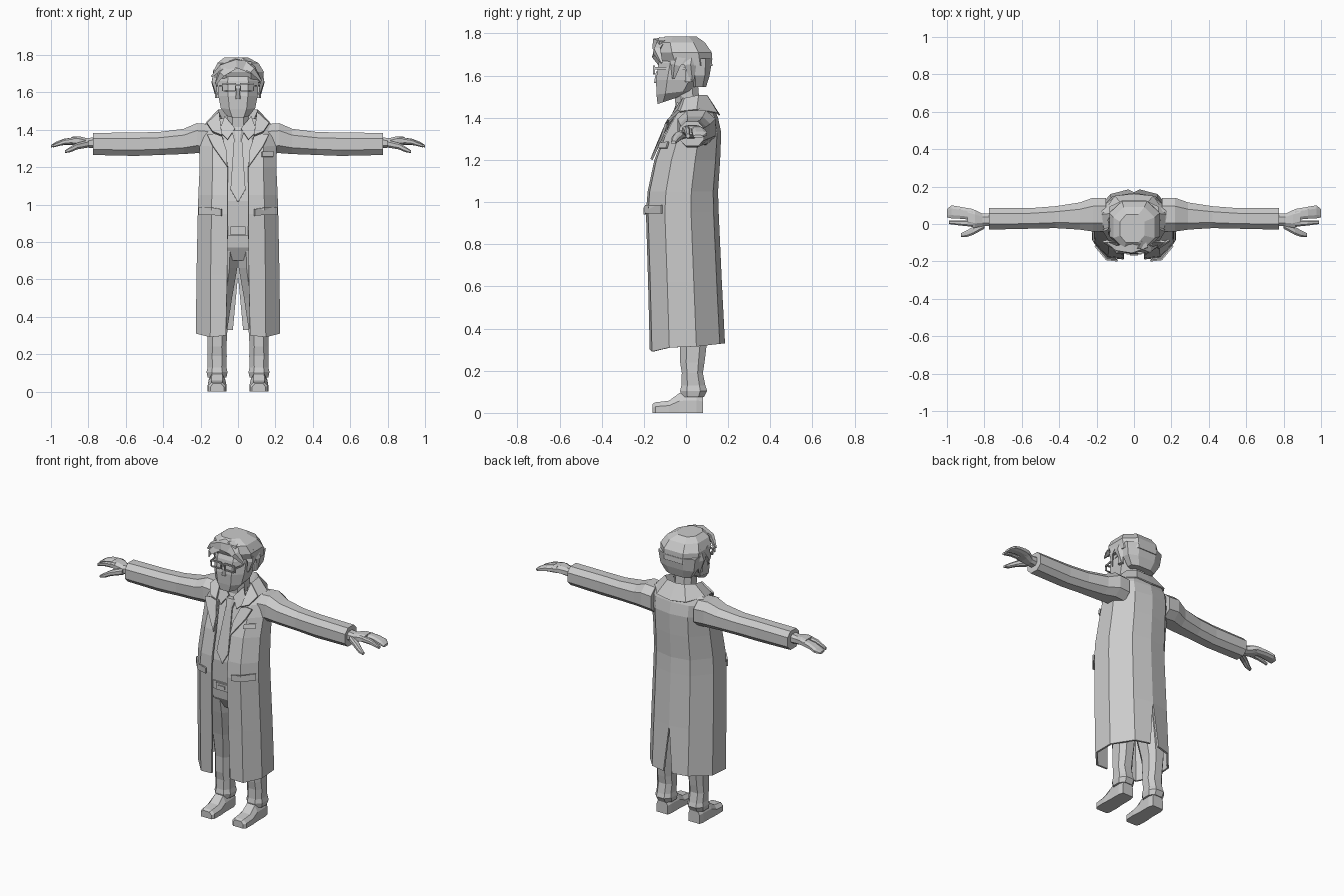
import bpy, bmesh, math
from mathutils import Vector

grey = bpy.data.materials.new("plain grey")
grey.diffuse_color = (0.6, 0.6, 0.6, 1)


def make(name, verts, faces, mirror=False, thick=0):
    me = bpy.data.meshes.new(name)
    me.from_pydata([tuple(v) for v in verts], [], faces)
    bm = bmesh.new()
    bm.from_mesh(me)
    bmesh.ops.recalc_face_normals(bm, faces=bm.faces)
    bm.to_mesh(me)
    bm.free()
    me.materials.append(grey)
    ob = bpy.data.objects.new(name, me)
    bpy.context.collection.objects.link(ob)
    if mirror:
        ob.modifiers.new("mirror", 'MIRROR')
    if thick:
        m = ob.modifiers.new("thickness", 'SOLIDIFY')
        m.thickness, m.offset = abs(thick), 1 if thick > 0 else -1
    return ob


def loft(name, rings, closed=True, mirror=False, thick=0):
    n, verts, faces = len(rings[0]), [p for r in rings for p in r], []
    for i in range(len(rings) - 1):
        for j in range(n if closed else n - 1):
            k = (j + 1) % n
            faces.append((i*n + j, i*n + k, i*n + n + k, i*n + n + j))
    if closed:
        faces += [tuple(range(n)), tuple(range((len(rings) - 1)*n, len(rings)*n))]
    return make(name, verts, faces, mirror, thick)


def octagon(z, cx, rx, y0, y1, tilt=0, c=0.5):
    """Eight-sided level ring; tilt lifts its back edge."""
    cy, ry = (y0 + y1)/2, (y1 - y0)/2
    uv = [(-c, -1), (c, -1), (1, -c), (1, c), (c, 1), (-c, 1), (-1, c), (-1, -c)]
    return [(cx + u*rx, cy + v*ry, z + tilt*(v + 1)/2) for u, v in uv]


def arm_ring(x, y0, y1, z0, z1):
    return [(x, y, z) for _, y, z in
            [(0, p[1], p[0]) for p in octagon(0, (z0 + z1)/2, (z1 - z0)/2, y0, y1)]]


def plate(name, pts, thick=0.009, mirror=False):
    """Thin panel facing the front; outline runs anticlockwise as seen there."""
    ob = make(name, pts, [tuple(range(len(pts)))], mirror)
    if ob.data.polygons[0].normal.y > 0:
        ob.data.flip_normals()
    m = ob.modifiers.new("thickness", 'SOLIDIFY')
    m.thickness, m.offset = thick, 1
    return ob


def lock(name, path, w, h):
    """Tapering four-sided strand along a path."""
    rings, P = [], [Vector(p) for p in path]
    for i, p in enumerate(P):
        t = (P[min(i + 1, len(P) - 1)] - P[max(i - 1, 0)]).normalized()
        out = (p - Vector((0, 0, 1.62))).normalized()
        s = t.cross(out).normalized()
        f = 1 - 0.85*i/(len(P) - 1)
        rings.append([p + s*w*f, p + out*h*f, p - s*w*f, p - out*h*f])
    return loft(name, rings)


# long coat, open in front with a back vent: z front, z back, front edge x, half width, y front, y back, vent x
coat = [(.29, .33, .065, .225, -.172, .185, .03),
        (.62, .62, .058, .222, -.180, .17, 0),
        (.95, .95, .055, .215, -.190, .155, 0),
        (1.05, 1.05, .055, .212, -.182, .152, 0),
        (1.20, 1.20, .055, .205, -.150, .162, 0),
        (1.31, 1.33, .070, .205, -.108, .167, 0),
        (1.38, 1.40, .085, .205, -.070, .152, 0),
        (1.42, 1.44, .090, .180, -.045, .135, 0),
        (1.46, 1.48, .075, .105, -.010, .105, 0)]
rings = []
for i, (zf, zb, xe, w, yf, yb, vx) in enumerate(coat):
    d = yb - yf
    pr = [(xe, yf), (max(.66*w, xe + .01), yf + .03*d), (w, yf + .26*d), (.98*w, yf + .62*d),
          (.56*w, yb - .07*d), (vx, yb)]
    ring = [(x, y, zf + (zb - zf)*(y - yf)/d) for x, y in pr]
    if i == 0:
        ring[0] = (xe, yf, .30)
        ring[2] = (w, yf + .26*d, .31)
    rings.append(ring)
loft("long_coat", rings, closed=False, mirror=True, thick=-.012)

# sleeves
loft("sleeve", [arm_ring(*a) for a in [
    (.15, -.04, .14, 1.27, 1.43), (.22, -.04, .14, 1.275, 1.435), (.29, -.03, .115, 1.27, 1.405),
    (.42, -.022, .095, 1.265, 1.388), (.55, -.025, .085, 1.26, 1.385), (.775, -.03, .085, 1.265, 1.383)]],
    mirror=True)

# hands: wrist and palm, fingers, index finger, thumb
loft("palm", [arm_ring(*a) for a in [(.76, -.01, .055, 1.30, 1.36), (.81, -.012, .055, 1.305, 1.355),
     (.85, -.02, .075, 1.315, 1.365), (.89, -.01, .085, 1.32, 1.362)]], mirror=True)
loft("fingers", [arm_ring(*a) for a in [(.86, .022, .08, 1.32, 1.362), (.93, .028, .092, 1.318, 1.352),
     (.975, .03, .10, 1.31, 1.335), (1.0, .035, .08, 1.305, 1.318)]], mirror=True)
loft("index_finger", [arm_ring(*a) for a in [(.86, -.015, .02, 1.325, 1.362), (.93, -.008, .02, 1.32, 1.35),
     (.99, 0, .018, 1.305, 1.322)]], mirror=True)
loft("thumb", [arm_ring(*a) for a in [(.80, -.025, .02, 1.305, 1.345), (.86, -.058, -.015, 1.295, 1.33),
     (.895, -.07, -.035, 1.28, 1.31), (.925, -.07, -.05, 1.275, 1.29)]], mirror=True)

# shirt body, hips and belt
loft("shirt_body", [octagon(*a) for a in [(.87, 0, .165, -.145, .10), (1.02, 0, .165, -.15, .10),
     (1.2, 0, .165, -.12, .11), (1.34, 0, .15, -.075, .12), (1.43, 0, .075, -.04, .085)]])
loft("hips", [octagon(*a) for a in [(.70, 0, .13, -.09, .09), (.77, 0, .165, -.13, .10), (.88, 0, .165, -.142, .10)]])
loft("belt", [octagon(z, 0, .17, -.152, .105) for z in (.835, .885)])
loft("buckle", [[(-.04, y, .838), (.04, y, .838), (.04, y, .882), (-.04, y, .882)] for y in (-.15, -.162)])
loft("buckle_center", [[(-.022, y, .85), (.022, y, .85), (.022, y, .87), (-.022, y, .87)] for y in (-.16, -.168)])

# trouser legs with a fold above the shoe
loft("trouser_leg", [octagon(*a) for a in [
    (.075, .112, .05, -.02, .085), (.105, .112, .056, -.028, .10), (.13, .112, .05, -.022, .092),
    (.19, .112, .052, -.02, .08), (.24, .112, .05, -.028, .088), (.34, .11, .054, -.03, .10),
    (.50, .10, .068, -.06, .10), (.66, .088, .084, -.10, .10), (.80, .083, .083, -.13, .10)]], mirror=True)

# shoes
loft("shoe", [[(.112 - w, y, 0), (.112 + w, y, 0), (.112 + w, y, h*.6), (.112 + w*.6, y, h),
     (.112 - w*.6, y, h), (.112 - w, y, h*.6)] for y, w, h in
     [(-.16, .036, .042), (-.145, .048, .05), (-.08, .05, .058), (-.03, .046, .095), (.05, .046, .10), (.08, .038, .09)]],
     mirror=True)

# tie, shirt collar, lapels, pockets
plate("tie", [(-.022, -.085, 1.34), (-.04, -.15, 1.08), (0, -.153, 1.01), (.04, -.15, 1.08), (.022, -.085, 1.34)], .008)
loft("tie_knot", [octagon(1.335, 0, .018, -.10, -.07), octagon(1.395, 0, .034, -.082, -.045)])
plate("shirt_collar", [(.015, -.062, 1.405), (.055, -.088, 1.345), (.10, -.058, 1.39), (.07, -.035, 1.47)], .009, True)
plate("lapel", [(.057, -.158, 1.20), (.135, -.108, 1.31), (.165, -.088, 1.37), (.125, -.085, 1.375), (.085, -.085, 1.36),
      (.06, -.125, 1.28)], .012, True)
plate("collar_front", [(.085, -.088, 1.365), (.135, -.08, 1.385), (.165, -.03, 1.43), (.10, -.005, 1.49)], .012, True)
plate("pocket_flap", [(.085, -.193, .94), (.145, -.186, .945), (.206, -.112, .945), (.206, -.112, .985),
      (.145, -.186, .985), (.085, -.193, .975)], .009, True)
plate("breast_pocket", [(.125, -.128, 1.255), (.185, -.088, 1.255), (.185, -.08, 1.285), (.125, -.118, 1.28)], .009)

# turned down coat collar around the neck
out = [(.155, -.03, 1.425), (.165, .05, 1.435), (.10, .145, 1.42), (0, .155, 1.41)]
top = [(.10, -.01, 1.485), (.105, .06, 1.50), (.06, .10, 1.50), (0, .105, 1.495)]
inn = [(.085, 0, 1.43), (.085, .06, 1.44), (.05, .085, 1.44), (0, .09, 1.44)]
loft("coat_collar", [out, top, inn], closed=False, mirror=True, thick=.008)

# neck and head
loft("neck", [octagon(1.40, 0, .06, -.045, .07), octagon(1.58, 0, .06, -.06, .055)])
loft("head", [octagon(*a) for a in [
    (1.465, 0, .06, -.135, -.03, .035), (1.51, 0, .092, -.14, .03, .02), (1.58, 0, .105, -.142, .07),
    (1.66, 0, .11, -.13, .09), (1.73, 0, .10, -.10, .09)]])
loft("nose", [octagon(1.565, 0, .014, -.152, -.12), octagon(1.62, 0, .008, -.142, -.12)])
loft("ear", [octagon(z, .11, .012, -.005, .03) for z in (1.57, 1.64)], mirror=True)

# glasses
for i, (x, z, w, h) in enumerate([(.047, 1.645, .036, .004), (.047, 1.607, .03, .003),
                                  (.013, 1.626, .003, .019), (.082, 1.626, .003, .019), (.006, 1.638, .008, .003)]):
    loft("glasses_frame_%d" % i, [[(x - w, y, z - h), (x + w, y, z - h), (x + w, y, z + h), (x - w, y, z + h)]
         for y in (-.147, -.157)], mirror=True)
loft("glasses_arm", [[(x, y, 1.63), (x + .006, y, 1.63), (x + .006, y, 1.64), (x, y, 1.64)]
     for x, y in ((.084, -.152), (.112, .0))], mirror=True)

# hair: nape, crown and swept locks
loft("hair_nape", [octagon(*a) for a in [(1.545, 0, .085, .03, .095), (1.60, 0, .118, .02, .112), (1.68, 0, .13, .0, .125)]])
loft("hair_crown", [octagon(*a) for a in [(1.655, .003, .128, -.105, .125, -.01), (1.71, .003, .135, -.13, .122),
     (1.757, 0, .11, -.13, .09), (1.785, -.01, .065, -.10, .05)]])
lock("quiff", [(.06, -.10, 1.735), (-.01, -.135, 1.755), (-.09, -.13, 1.735), (-.14, -.10, 1.685)], .05, .04)
lock("fringe_left", [(-.03, -.12, 1.75), (-.09, -.145, 1.70), (-.12, -.12, 1.645)], .045, .025)
lock("fringe_right", [(.02, -.11, 1.76), (.08, -.14, 1.72), (.125, -.115, 1.66)], .045, .028)
for s in (-1, 1):
    lock("sideburn", [(s*.115, -.03, 1.71), (s*.128, -.05, 1.65), (s*.112, -.06, 1.585)], .045, .022)
    lock("side_tuft", [(s*.11, .03, 1.71), (s*.13, .02, 1.65), (s*.115, .03, 1.57)], .05, .022)
